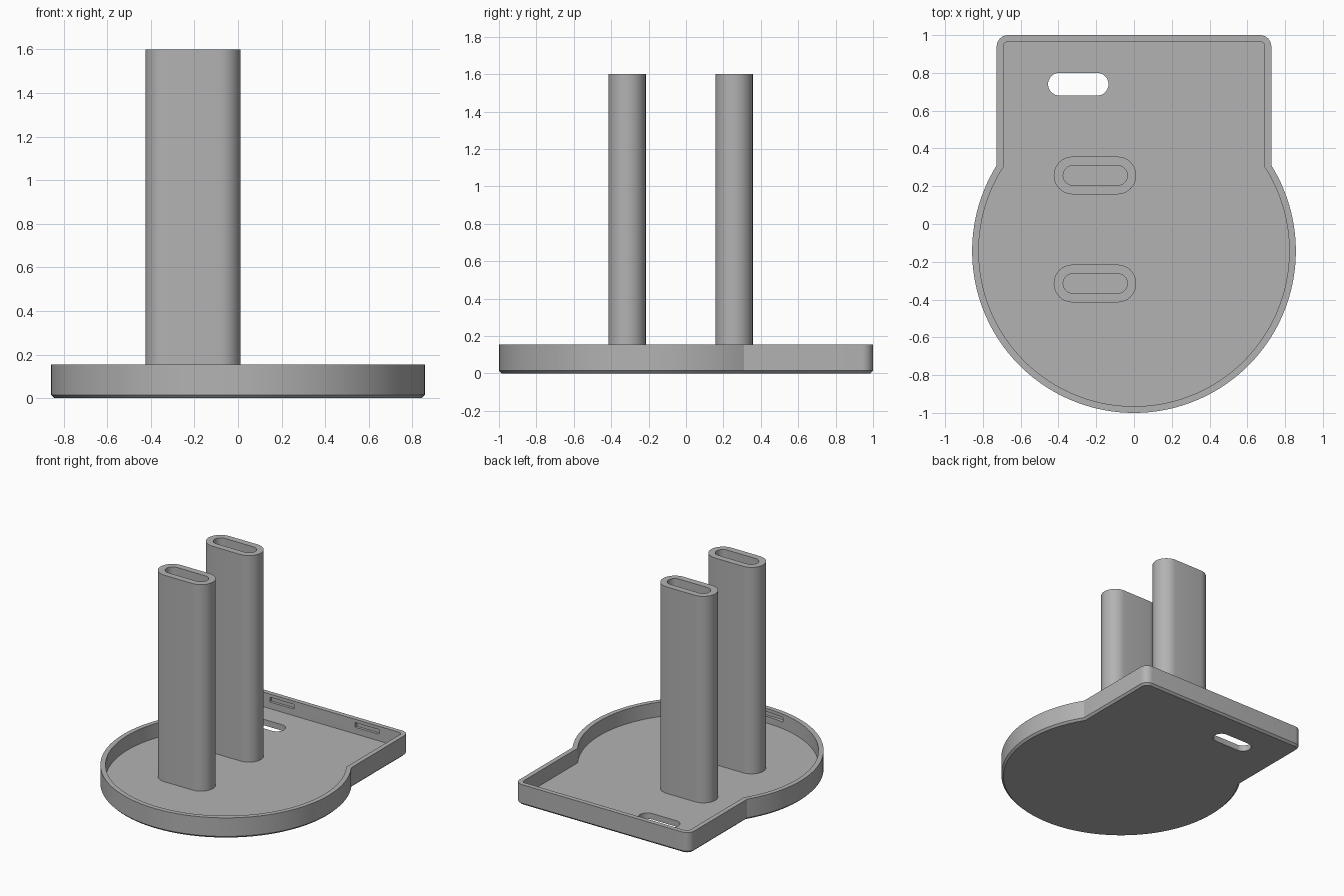
import bpy, bmesh, math

if "Cube" in bpy.data.objects:
    bpy.data.objects.remove(bpy.data.objects["Cube"])

grey = bpy.data.materials.new("grey plastic")
grey.diffuse_color = (0.45, 0.45, 0.45, 1)
grey.use_nodes = True
grey.node_tree.nodes["Principled BSDF"].inputs["Base Color"].default_value = grey.diffuse_color

FLOOR, RIM = 0.045, 0.155


def tray_outline(d):
    """Round front with a squared back, inset by d."""
    cy, rad, w, top = -0.143, 0.857 - d, 0.727 - d, 1 - d
    r = 0.06 - d
    a = math.acos(w / rad)
    n = 96
    pts = []
    for i in range(n + 1):
        t = math.pi - a + (math.pi + 2 * a) * i / n
        pts.append((rad * math.cos(t), cy + rad * math.sin(t)))
    for cx, start in ((w - r, 0), (r - w, math.pi / 2)):
        for i in range(9):
            t = start + math.pi / 2 * i / 8
            pts.append((cx + r * math.cos(t), top - r + r * math.sin(t)))
    return pts


def slot_outline(x0, x1, cy, r):
    """Stadium shape running along x."""
    pts = []
    for cx, start in ((x1 - r, -math.pi / 2), (x0 + r, math.pi / 2)):
        for i in range(17):
            t = start + math.pi * i / 16
            pts.append((cx + r * math.cos(t), cy + r * math.sin(t)))
    return pts


def loft(name, rings):
    """Bridge matching (outline, z) rings and cap both ends."""
    bm = bmesh.new()
    loops = [[bm.verts.new((x, y, z)) for x, y in pts] for pts, z in rings]
    n = len(loops[0])
    for lo, hi in zip(loops, loops[1:]):
        for i in range(n):
            j = (i + 1) % n
            bm.faces.new((lo[i], lo[j], hi[j], hi[i]))
    bm.faces.new(loops[0][::-1])
    bm.faces.new(loops[-1])
    bmesh.ops.recalc_face_normals(bm, faces=bm.faces)
    mesh = bpy.data.meshes.new(name)
    bm.to_mesh(mesh)
    bm.free()
    mesh.materials.append(grey)
    obj = bpy.data.objects.new(name, mesh)
    bpy.context.collection.objects.link(obj)
    return obj


def select(obj):
    bpy.ops.object.select_all(action='DESELECT')
    obj.select_set(True)
    bpy.context.view_layer.objects.active = obj


def smooth(obj):
    select(obj)
    bpy.ops.object.shade_smooth_by_angle(angle=math.radians(30))


def cut(obj, cutter):
    select(obj)
    mod = obj.modifiers.new("cut", 'BOOLEAN')
    mod.operation, mod.solver, mod.object = 'DIFFERENCE', 'EXACT', cutter
    bpy.ops.object.modifier_apply(modifier=mod.name)
    bpy.data.objects.remove(cutter)


# Tray: chamfered underside, outer wall, rim, inner wall, floor
outer, inner = tray_outline(0), tray_outline(0.035)
tray = loft("tray", [(tray_outline(0.015), 0), (outer, 0.015), (outer, RIM),
                     (inner, RIM), (inner, FLOOR)])

# Cable slot through the floor
slot = slot_outline(-0.455, -0.135, 0.74, 0.06)
cut(tray, loft("slot_cutter", [(slot, -0.1), (slot, 0.1)]))

# Shallow clip pockets on the inside of the back and front walls
for x0, x1, y0, y1 in ((-0.41, -0.21, 0.93, 0.985), (0.3, 0.5, 0.93, 0.985),
                       (-0.14, 0.14, -0.985, -0.92)):
    box = [(x0, y0), (x1, y0), (x1, y1), (x0, y1)]
    cut(tray, loft("pocket_cutter", [(box, 0.095), (box, 0.13)]))
smooth(tray)

# Two hollow posts
for name, cy in (("front_post", -0.315), ("back_post", 0.257)):
    wall = slot_outline(-0.425, 0.012, cy, 0.1)
    bore = slot_outline(-0.375, -0.035, cy, 0.052)
    smooth(loft(name, [(wall, FLOOR - 0.005), (wall, 1.6), (bore, 1.6), (bore, FLOOR)]))
